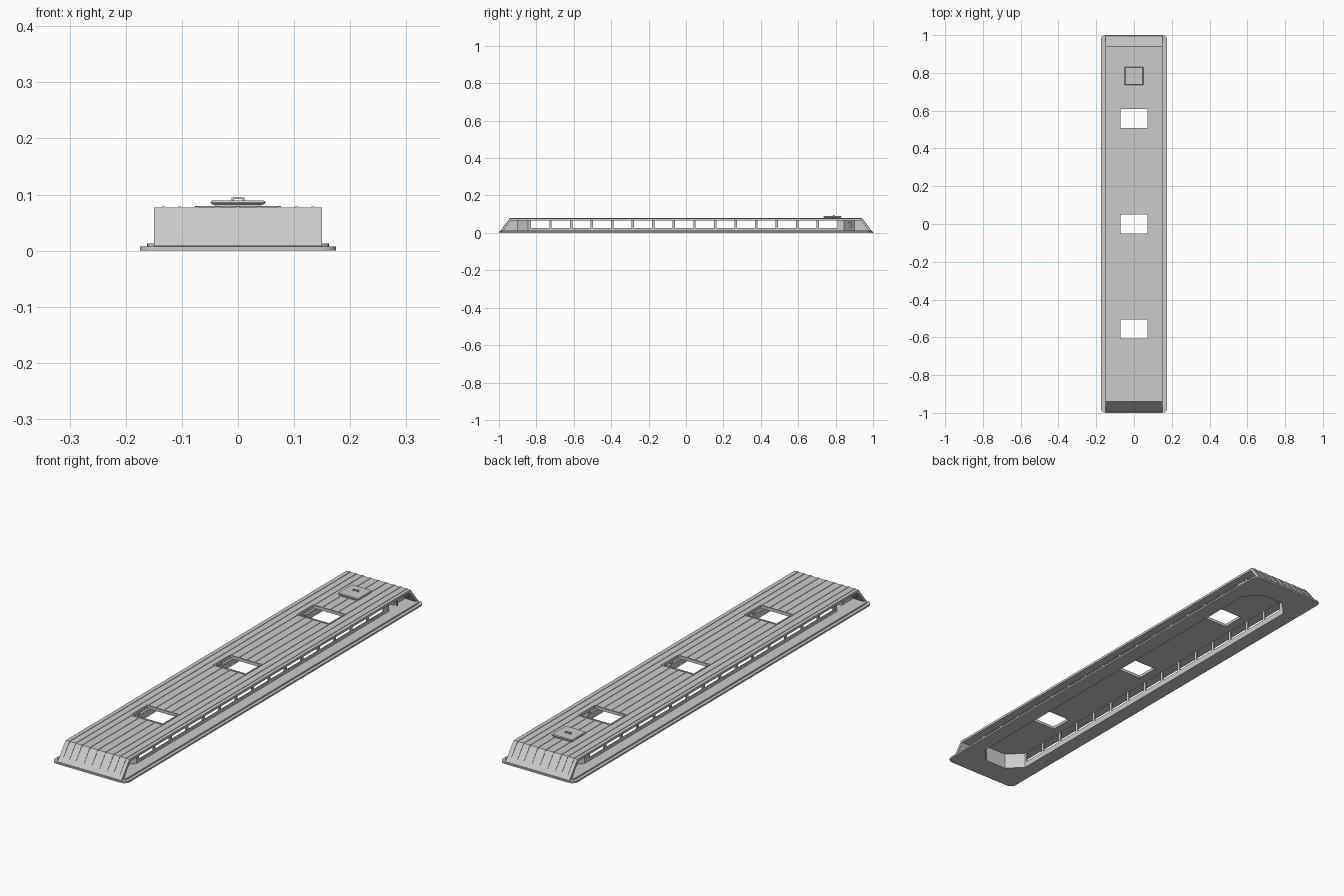
import bpy, bmesh, math
from mathutils import Vector

if "Cube" in bpy.data.objects:
    bpy.data.objects.remove(bpy.data.objects["Cube"])


def finish(name, bm):
    bmesh.ops.recalc_face_normals(bm, faces=bm.faces)
    me = bpy.data.meshes.new(name)
    bm.to_mesh(me)
    bm.free()
    ob = bpy.data.objects.new(name, me)
    bpy.context.collection.objects.link(ob)
    return ob


def add_prism(bm, pts, direction):
    """Extrude a closed loop of 3D points along a direction."""
    f = bm.faces.new([bm.verts.new(p) for p in pts])
    ext = bmesh.ops.extrude_face_region(bm, geom=[f])
    vs = [g for g in ext["geom"] if isinstance(g, bmesh.types.BMVert)]
    bmesh.ops.translate(bm, verts=vs, vec=Vector(direction))


def add_box(bm, x0, x1, y0, y1, z0, z1):
    add_prism(bm, [(x0, y0, z0), (x1, y0, z0), (x1, y1, z0), (x0, y1, z0)], (0, 0, z1 - z0))


def boxes(name, specs):
    bm = bmesh.new()
    for s in specs:
        add_box(bm, *s)
    return finish(name, bm)


def slab(name, hx, hy, z0, z1, r, seg):
    """Flat plate with chamfered (seg=1) or rounded corners."""
    pts = []
    for k, (sx, sy) in enumerate([(1, 1), (-1, 1), (-1, -1), (1, -1)]):
        for i in range(seg + 1):
            a = math.pi / 2 * (k + i / seg)
            pts.append((sx * (hx - r) + r * math.cos(a), sy * (hy - r) + r * math.sin(a), z0))
    bm = bmesh.new()
    add_prism(bm, pts, (0, 0, z1 - z0))
    return finish(name, bm)


def side_profile(name, pts, spans):
    """Extrude a y-z profile across each x span."""
    bm = bmesh.new()
    for x0, x1 in spans:
        add_prism(bm, [(x0, y, z) for y, z in pts], (x1 - x0, 0, 0))
    return finish(name, bm)


def cut(ob, cutter):
    cutter.hide_render = True
    m = ob.modifiers.new("cut", 'BOOLEAN')
    m.operation, m.object, m.solver = 'DIFFERENCE', cutter, 'EXACT'
    bpy.context.view_layer.objects.active = ob
    bpy.ops.object.modifier_apply(modifier=m.name)


def mirror_y(half):
    return half + [(-y, z) for y, z in reversed(half)]


# stepped base plate with an open centre
cavity = slab("cavity_cutter", 0.11, 0.895, -0.05, 0.068, 0.06, 1)
base = slab("base_plate", 0.175, 1.0, 0, 0.007, 0.025, 5)
step = slab("base_step", 0.162, 0.99, 0.006, 0.013, 0.02, 5)
cut(base, cavity)
cut(step, cavity)

# recessed side wall with a row of window openings
wall = slab("side_wall", 0.116, 0.905, 0.012, 0.0675, 0.06, 1)
cut(wall, cavity)
windows = boxes("window_cutter", [(-0.2, 0.2, -0.828 + 0.11 * i, -0.731 + 0.11 * i, 0.025, 0.066)
                                  for i in range(15)])
cut(wall, windows)

# roof shell with sloping ends
roof = side_profile("roof", mirror_y([(-0.995, 0.008), (-0.94, 0.077)])
                    + mirror_y([(-0.98, 0.008), (-0.933, 0.067)])[::-1], [(-0.15, 0.15)])
# end fillers closing the space between wall and slope
for s, nm in ((-1, "front_filler"), (1, "back_filler")):
    side_profile(nm, [(s * 0.985, 0.012), (s * 0.937, 0.07), (s * 0.9, 0.07), (s * 0.9, 0.012)],
                 [(-0.1, 0.1)])

# raised frames around the three roof openings
centres = (-0.555, 0, 0.558)
frames = boxes("opening_frames", [(-0.077, 0.077, c - 0.056, c + 0.056, 0.07, 0.0795) for c in centres])
holes = boxes("opening_cutter", [(-0.071, 0.071, c - 0.05, c + 0.05, 0.03, 0.12) for c in centres])
cut(roof, holes)
cut(frames, holes)

# thin ribs running over the roof and down both slopes
rib_x = [0] + [s * v for v in (0.037, 0.074, 0.104, 0.133) for s in (-1, 1)]
ribs = side_profile("roof_ribs", mirror_y([(-0.983, 0.025), (-0.941, 0.0788)])
                    + mirror_y([(-0.979, 0.025), (-0.939, 0.076)])[::-1],
                    [(x - 0.0025, x + 0.0025) for x in rib_x])
gaps = boxes("rib_gap_cutter", [(-0.08, 0.08, c - 0.055, c + 0.055, 0.05, 0.12) for c in centres]
             + [(-0.05, 0.05, 0.735, 0.832, 0.05, 0.12)])
cut(ribs, gaps)

# roof hatch: curb, lid and handle
boxes("hatch_curb", [(-0.042, 0.042, 0.74, 0.827, 0.076, 0.083)])
lid = boxes("hatch_lid", [(-0.049, 0.049, 0.735, 0.832, 0.082, 0.089)])
bev = lid.modifiers.new("bevel", 'BEVEL')
bev.width, bev.segments = 0.003, 1
boxes("hatch_handle", [(-0.012, 0.012, 0.785, 0.793, 0.092, 0.095),
                       (-0.012, -0.007, 0.785, 0.793, 0.088, 0.093),
                       (0.007, 0.012, 0.785, 0.793, 0.088, 0.093)])

# small grab handle on the right wall near the back
boxes("grab_handle", [(0.09, 0.13, 0.865, 0.885, 0.053, 0.058),
                      (0.125, 0.13, 0.878, 0.885, 0.025, 0.058)])

for c in (cavity, windows, holes, gaps):
    bpy.data.objects.remove(c)
